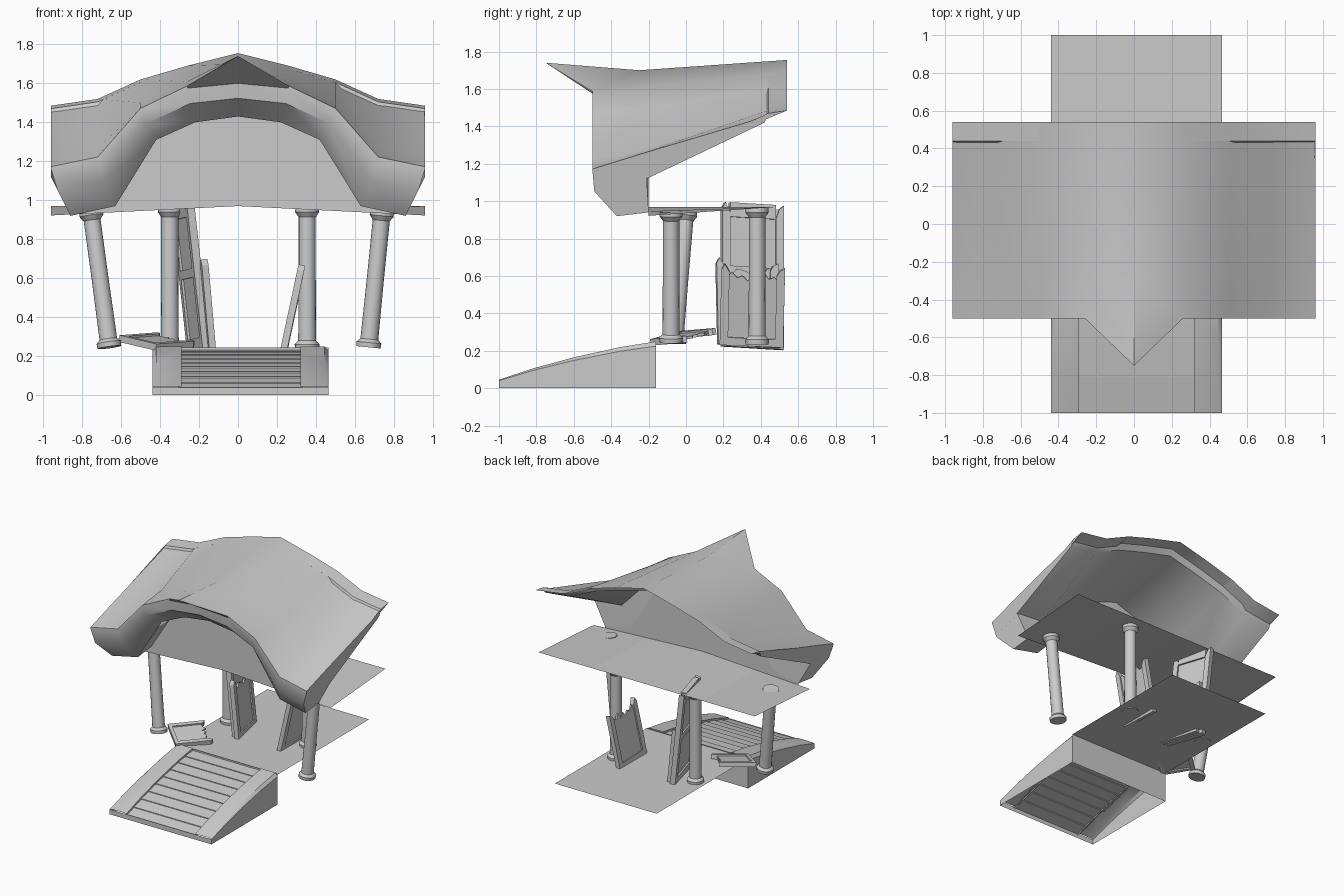
import bpy
import bmesh
import random
from mathutils import Vector

random.seed(4)
if "Cube" in bpy.data.objects:
    bpy.data.objects.remove(bpy.data.objects["Cube"], do_unlink=True)

stone = bpy.data.materials.new("stone_grey")
stone.use_nodes = True
GREY = (0.6, 0.6, 0.6, 1)
stone.diffuse_color = GREY
stone.node_tree.nodes["Principled BSDF"].inputs["Base Color"].default_value = GREY


def finish(name, bm, smooth=None):
    """Turn a bmesh into a named object, optionally smooth below an angle."""
    bmesh.ops.recalc_face_normals(bm, faces=bm.faces)
    mesh = bpy.data.meshes.new(name)
    bm.to_mesh(mesh)
    bm.free()
    mesh.materials.append(stone)
    ob = bpy.data.objects.new(name, mesh)
    bpy.context.collection.objects.link(ob)
    if smooth:
        bpy.ops.object.select_all(action='DESELECT')
        ob.select_set(True)
        bpy.context.view_layer.objects.active = ob
        bpy.ops.object.shade_smooth_by_angle(angle=smooth)
    return ob


def loft(bm, rows, closed=False):
    """Skin quads across rows of points; closed wraps each row into a loop."""
    vs = [[bm.verts.new(p) for p in row] for row in rows]
    n = len(rows[0])
    for a, b in zip(vs, vs[1:]):
        for i in range(n if closed else n - 1):
            j = (i + 1) % n
            bm.faces.new((a[i], a[j], b[j], b[i]))
    return vs


def mirrored(half):
    """Extend stations running from the centre to +x over both sides."""
    flip = [[(-x, y, z) for x, y, z in row] for row in half[:0:-1]]
    return flip + half


# Roof: one closed section per station, swept from side to side
# station: x, back z, middle z, front z, lip x, lip z
STATIONS = [
    (0, 1.755, 1.70, 1.60, 0, 1.43),
    (0.26, 1.69, 1.61, 1.575, 0.22, 1.40),
    (0.50, 1.62, 1.50, 1.46, 0.42, 1.31),
    (0.72, 1.52, 1.27, 1.21, 0.63, 0.97),
    (0.96, 1.485, 1.25, 1.16, 0.86, 0.92),
]
sections, arch = [], []
for x, zb, zm, zf, xl, zl in STATIONS:
    tip = (0, -0.75, 1.74) if x == 0 else (x, -0.5, zf + 0.012)
    sections.append([
        (x, 0.54, zb), (x, -0.25, zm), tip, (x, -0.5, zf),
        ((x * 2 + xl) / 3, -0.49, zf * 0.55 + zl * 0.45),
        (xl, -0.37, zl), (xl, -0.2, zl + 0.02),
        (x, -0.21, zm - 0.13), (x, 0.42, zb - 0.065), (x, 0.44, zb - 0.015),
    ])
    arch.append([(xl, -0.2, zl + 0.02), (xl, -0.2, 0.97 - 0.05 * xl)])
bm = bmesh.new()
rings = loft(bm, mirrored(sections), closed=True)
for end in (rings[0], rings[-1]):
    bm.faces.new(end)
finish("roof", bm, 0.75)

# Wall filling the arch under the roof lip
bm = bmesh.new()
loft(bm, mirrored(arch))
finish("gable_wall", bm)

# Ceiling sheet, drooping slightly at its front corners
bm = bmesh.new()
loft(bm, mirrored([[(x, -0.2, 0.97 - 0.05 * x), (x, 0.5, 0.97)]
                   for x in (0, 0.48, 0.96)]))
finish("ceiling", bm)

# Floor sheet
bm = bmesh.new()
loft(bm, [[(-0.44, -0.16, 0.24), (-0.44, 1, 0.24)],
          [(0.465, -0.16, 0.24), (0.465, 1, 0.24)]])
finish("floor", bm)


# Columns: a turned profile along any axis
PROFILE = [(0, 0.062), (0.035, 0.064), (0.06, 0.046), (0.5, 0.044),
           (0.93, 0.044), (0.965, 0.062), (1, 0.06)]


def column(name, foot, top):
    foot, top = Vector(foot), Vector(top)
    axis = top - foot
    turn = axis.to_track_quat('Z', 'Y')
    bm = bmesh.new()
    rows = []
    for t, r in PROFILE:
        ring = bmesh.ops.create_circle(bm, segments=16, radius=r)["verts"]
        for v in ring:
            v.co = foot + axis * t + turn @ v.co
        rows.append(ring)
    for a, b in zip(rows, rows[1:]):
        for i in range(16):
            j = (i + 1) % 16
            bm.faces.new((a[i], a[j], b[j], b[i]))
    bm.faces.new(rows[0])
    bm.faces.new(rows[-1])
    finish(name, bm, 0.6)


column("inner_column_right", (-0.35, 0.38, 0.235), (-0.35, 0.38, 0.965))
column("inner_column_left", (0.355, 0.38, 0.235), (0.355, 0.38, 0.965))
column("outer_column_right", (-0.66, -0.06, 0.245), (-0.755, 0.0, 0.945))
column("outer_column_left", (0.67, -0.08, 0.245), (0.74, -0.08, 0.945))


# Ramp: open shell of rounded side blocks with planks between
SLOPE = [(-1, 0.045), (-0.82, 0.105), (-0.6, 0.165), (-0.35, 0.22), (-0.16, 0.25)]


def height(y):
    for (y0, z0), (y1, z1) in zip(SLOPE, SLOPE[1:]):
        if y <= y1 + 1e-6:
            return z0 + (z1 - z0) * (y - y0) / (y1 - y0)
    return SLOPE[-1][1]


for name, outer, inner in (("ramp_side_right", -0.44, -0.29),
                           ("ramp_side_left", 0.465, 0.32)):
    step = 0.02 if inner > outer else -0.02
    rows = [[(outer, y, 0), (outer, y, z * 0.9), (outer + step, y, z),
             (inner, y, z), (inner, y, z - 0.025)] for y, z in SLOPE]
    bm = bmesh.new()
    loft(bm, rows)
    finish(name, bm, 0.6)

bm = bmesh.new()
COUNT = 9
for k in range(COUNT):
    y0 = -1 + 0.84 * k / COUNT
    y1 = y0 + 0.84 / COUNT
    left = -0.30 - random.uniform(0, 0.02)
    right = 0.33 + random.uniform(0, 0.02)
    loft(bm, [[(x, y0, height(y0) - 0.02), (x, y0, height(y0) - 0.012),
               (x, y1, height(y1) - 0.018)] for x in (left, right)])
finish("ramp_planks", bm)

bm = bmesh.new()
for y, top in ((-0.16, 0.245), (-1, 0.04)):
    loft(bm, [[(x, y, 0), (x, y, top)] for x in (-0.44, 0.465)])
finish("ramp_ends", bm)


# Doors: framed slabs spanned by two edge vectors, with splintered ends
def door(name, corner, u, v, thick=0.035, broken=True):
    corner, u, v = Vector(corner), Vector(u), Vector(v)
    n = u.cross(v).normalized()
    bm = bmesh.new()

    def slab(outline, t):
        sides = [[bm.verts.new(corner + u * a + v * b + n * s) for a, b in outline]
                 for s in (-t / 2, t / 2)]
        bm.faces.new(sides[0])
        bm.faces.new(sides[1])
        for i in range(len(outline)):
            j = (i + 1) % len(outline)
            bm.faces.new((sides[0][i], sides[0][j], sides[1][j], sides[1][i]))

    teeth = 12
    top = [(1 - i / teeth, 0.97 - (random.uniform(0, 0.1) if broken else 0)
            - (0.06 if broken and i % 2 else 0)) for i in range(teeth + 1)]
    slab([(0, 0), (1, 0)] + top, thick * 0.4)
    slab([(0, 0), (1, 0), (1, 0.1), (0, 0.1)], thick)
    w = 0.13
    peak = 1.03 if broken else 1
    slab([(0, 0.1), (w, 0.1), (w, 0.93), (w * 0.4, peak), (0, 0.96)], thick)
    slab([(1 - w, 0.1), (1, 0.1), (1, 1), (1 - w * 0.6, 0.97), (1 - w, 0.9)], thick)
    if not broken:
        slab([(w, 0.9), (1 - w, 0.9), (1 - w, 1), (w, 1)], thick)
        slab([(w, 0.5), (1 - w, 0.5), (1 - w, 0.56), (w, 0.56)], thick)
    finish(name, bm)


door("door_right_tall", (-0.16, 0.19, 0.225), (-0.08, 0.33, -0.02),
     (-0.085, 0.0, 0.77), 0.04, broken=False)
door("door_right_broken", (-0.13, 0.17, 0.235), (-0.07, 0.33, -0.02),
     (-0.04, -0.01, 0.45))
door("door_left_broken", (0.235, 0.18, 0.235), (0.0, 0.34, -0.015),
     (0.09, 0.01, 0.42))
door("door_fallen", (-0.42, -0.19, 0.245), (-0.19, 0.17, 0.045),
     (0.2, 0.18, 0.015))
